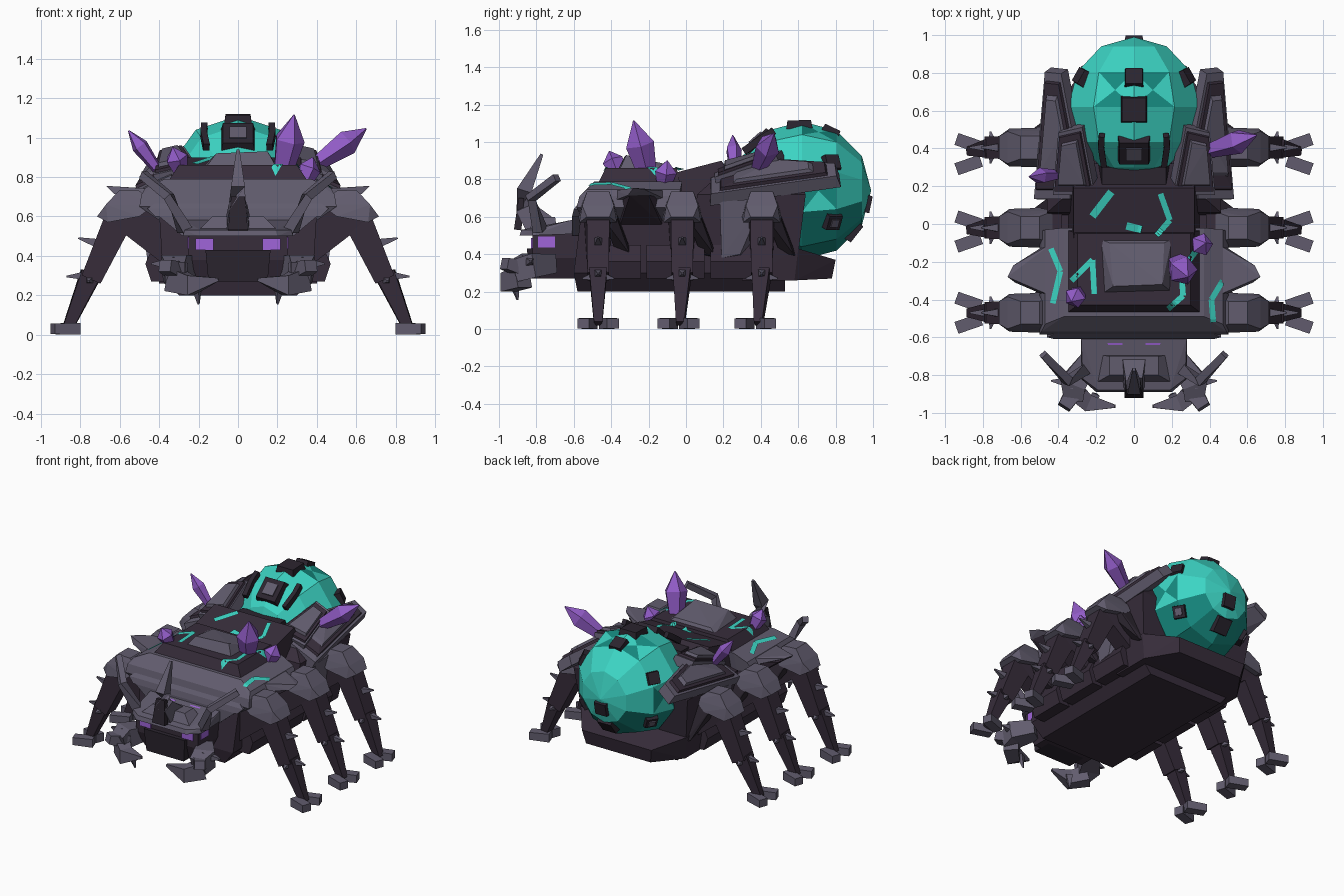
import bpy, bmesh, math
from mathutils import Vector, Matrix
from mathutils.bvhtree import BVHTree

if "Cube" in bpy.data.objects:
    bpy.data.objects.remove(bpy.data.objects["Cube"], do_unlink=True)


def colour(name, rgb):
    m = bpy.data.materials.new(name)
    m.use_nodes = True
    m.diffuse_color = (*rgb, 1)
    m.node_tree.nodes["Principled BSDF"].inputs["Base Color"].default_value = (*rgb, 1)
    return m


GREY = colour("slate grey", (0.12, 0.107, 0.155))
DARK = colour("dark plum", (0.038, 0.026, 0.043))
BLACK = colour("near black", (0.024, 0.018, 0.028))
TEAL = colour("bright teal", (0.045, 0.66, 0.55))
DEEP = colour("deep teal", (0.008, 0.26, 0.22))
PURPLE = colour("crystal purple", (0.28, 0.105, 0.56))
GLOW = colour("eye purple", (0.35, 0.13, 0.7))


def finish(name, bm, mats, mirror=False):
    bmesh.ops.recalc_face_normals(bm, faces=bm.faces)
    me = bpy.data.meshes.new(name)
    for m in mats:
        me.materials.append(m)
    bm.to_mesh(me)
    bm.free()
    ob = bpy.data.objects.new(name, me)
    bpy.context.scene.collection.objects.link(ob)
    if mirror:
        mod = ob.modifiers.new("Mirror", 'MIRROR')
        mod.use_mirror_merge = False
    return ob


def hull(name, mat, pts, mirror=False):
    bm = bmesh.new()
    vs = [bm.verts.new(p) for p in pts]
    bmesh.ops.convex_hull(bm, input=vs)
    loose = [v for v in bm.verts if not v.link_faces]
    bmesh.ops.delete(bm, geom=loose, context='VERTS')
    bmesh.ops.dissolve_limit(bm, angle_limit=0.02, verts=bm.verts, edges=bm.edges)
    return finish(name, bm, [mat], mirror)


def layers(name, mat, rows, mirror=False):
    """Stack of rectangles, each (x0, x1, y0, y1, z)."""
    return hull(name, mat, [(x, y, r[4]) for r in rows for x in r[:2] for y in r[2:4]], mirror)


def beam(name, mat, path, sizes, sides=4, mirror=True):
    """Tapered prism along a path; sizes are (half width, half height)."""
    bm = bmesh.new()
    pts = [Vector(p) for p in path]
    rings = []
    for i, (p, (w, h)) in enumerate(zip(pts, sizes)):
        d = pts[min(i + 1, len(pts) - 1)] - pts[max(i - 1, 0)]
        q = d.to_track_quat('Z', 'Y')
        k = 1 / math.cos(math.pi / sides)
        angs = [(j + 0.5) * math.tau / sides for j in range(sides)]
        rings.append([bm.verts.new(p + q @ Vector((w * k * math.cos(a), h * k * math.sin(a), 0))) for a in angs])
    for a, b in zip(rings, rings[1:]):
        for j in range(sides):
            n = (j + 1) % sides
            bm.faces.new((a[j], a[n], b[n], b[j]))
    bm.faces.new(rings[0])
    bm.faces.new(rings[-1])
    return finish(name, bm, [mat], mirror)


def spike(name, mat, a, b, w):
    return beam(name, mat, [a, b], [(w, w), (0.004, 0.004)])


def slab(name, mat, outline, normal, base, height, grow, shrink):
    """Bevelled plate raised from a sloping outline."""
    n = Vector(normal).normalized()
    pts = [Vector(p) for p in outline]
    c = sum(pts, Vector()) / len(pts)
    low = [c + (p - c) * grow + n * base for p in pts]
    top = [c + (p - c) * shrink + n * (base + height) for p in pts]
    return hull(name, mat, low + top, True)


# Hull and tail
layers("belly", DARK, [(-.3, .3, -.58, .53, .2), (-.38, .38, -.6, .53, .3), (-.4, .4, -.56, .53, .62)])
for y0, y1 in ((-.5, -.24), (-.21, .1), (.13, .42)):
    layers("belly_side_block", DARK, [(.34, .44, y0, y1, .27), (.36, .47, y0, y1, .36), (.36, .43, y0, y1, .45)], True)
hull("tail_cradle", DARK, [(s * x, y, z) for s in (-1, 1) for x, y, z in
     [(.4, .3, .26), (.4, .58, .26), (.26, .78, .27), (.43, .3, .46), (.43, .6, .43), (.28, .8, .37)]])
layers("rear_flank", DARK, [(.2, .42, .02, .6, .4), (.24, .46, .06, .64, .72), (.22, .36, .15, .6, .8)], True)
ridge = hull("back_ridge", DARK, [(s * x, y, z) for s in (-1, 1) for x, y, z in
             [(.36, -.1, .5), (.36, .3, .5), (.32, -.08, .83), (.32, .19, .9), (.3, .32, .7)]])
layers("abdomen_collar", BLACK, [(-.2, .2, .15, .4, .6), (-.17, .17, .15, .3, .87)])

# Front carapace in stacked layers
carapace = layers("carapace", GREY, [(-.4, .4, -.55, -.04, .58), (-.5, .5, -.585, -.04, .65),
                  (-.49, .49, -.57, -.04, .71), (-.47, .47, -.53, -.03, .745), (-.37, .37, -.49, -.02, .79)])
saddle = layers("carapace_saddle", DARK, [(-.36, .36, -.475, -.03, .77), (-.3, .3, -.43, -.05, .86)])
hull("carapace_crown", GREY, [(-.17, -.37, .84), (.2, -.36, .84), (.2, -.08, .85), (-.18, -.08, .85),
     (-.11, -.33, .92), (.15, -.32, .93), (.16, -.1, .88), (-.13, -.1, .88)])
layers("carapace_lip", GREY, [(-.42, .42, -.61, -.5, .6), (-.46, .46, -.6, -.5, .64), (-.4, .4, -.57, -.5, .68)])
hull("side_blade", GREY, [(.42, -.4, .68), (.42, -.08, .68), (.44, -.38, .74), (.43, -.1, .74),
     (.67, -.28, .755), (.64, -.22, .745), (.63, -.31, .715)], True)
hull("side_blade_backing", DARK, [(.4, -.35, .56), (.4, -.13, .56), (.4, -.37, .7), (.4, -.11, .7),
     (.62, -.3, .715), (.6, -.2, .715)], True)

# Head
layers("head", DARK, [(-.2, .2, -.78, -.5, .27), (-.25, .25, -.82, -.5, .38), (-.25, .25, -.82, -.5, .53)])
layers("snout", BLACK, [(-.15, .15, -.84, -.7, .27), (-.165, .165, -.85, -.7, .43)])
hull("brow", GREY, [(s * x, y, z) for s in (-1, 1) for x, y, z in
     [(.28, -.56, .51), (.28, -.82, .5), (.2, -.89, .5), (.28, -.6, .585), (.27, -.82, .53), (.19, -.88, .53)]])
layers("brow_ridge", GREY, [(-.2, .2, -.84, -.69, .53), (-.13, .13, -.8, -.7, .6)])
layers("neck_frill", GREY, [(-.28, .28, -.61, -.5, .5), (-.4, .4, -.61, -.5, .6)])
layers("front_eye", GLOW, [(.125, .215, -.828, -.815, .43), (.125, .215, -.828, -.815, .487)], True)
layers("side_eye", GLOW, [(.247, .256, -.79, -.7, .435), (.247, .256, -.79, -.7, .495)], True)
hull("crown_eye", GLOW, [(.07, -.685, .565), (.13, -.685, .565), (.14, -.63, .58),
     (.06, -.63, .58), (.07, -.685, .555), (.14, -.63, .565)], True)
beam("nose_horn", GREY, [(0, -.78, .55), (0, -.86, .65), (0, -.865, .74), (0, -.77, .935)],
     [(.06, .08), (.045, .05), (.035, .04), (.008, .008)], mirror=False)
beam("horn_root", BLACK, [(0, -.9, .53), (0, -.88, .7)], [(.05, .02), (.035, .015)], mirror=False)
beam("antenna", GREY, [(.27, -.78, .53), (.35, -.83, .7), (.48, -.69, .81)], [(.03, .03), (.024, .022), (.02, .02)])

# Mandibles
beam("cheek", GREY, [(.24, -.72, .35), (.32, -.84, .34), (.32, -.92, .31)], [(.05, .05), (.07, .065), (.05, .06)])
beam("outer_claw", GREY, [(.3, -.86, .32), (.37, -.97, .35)], [(.05, .045), (.035, .03)])
beam("inner_claw", GREY, [(.33, -.87, .28), (.24, -.95, .25), (.1, -.965, .28)], [(.05, .06), (.045, .05), (.008, .008)])
spike("cheek_barb", GREY, (.32, -.84, .36), (.44, -.83, .36), .035)
spike("fang", GREY, (.21, -.92, .25), (.2, -.9, .155), .022)

# Legs
for label, y, shift in (("front", -.47, 0), ("middle", -.02, -.02), ("rear", .405, -.035)):
    def part(n):
        return label + "_" + n
    hull(part("thigh"), DARK, [(x, y + d * w, z) for d in (-1, 1) for x, z, w in
         [(.38, .36, .06), (.38, .66, .08), (.6, .7, .07), (.64, .56, .06), (.56, .5, .06)]], True)
    hull(part("thigh_brace"), BLACK, [(.42, y + .02, .64), (.56, y + .08, .65), (.56, y + .02, .6),
         (.4, y + .1, .62), (.4, y + .19, .38), (.4, y + .1, .4), (.44, y + .17, .4)], True)
    hull(part("knee_cap"), GREY, [(x, y + d * w, z) for d in (-1, 1) for x, z, w in
         [(.42, .66, .09), (.5, .73, .06), (.6, .735, .06), (.67, .66, .085), (.715, .6, .06), (.66, .57, .1), (.5, .6, .105)]], True)
    beam(part("upper_shin"), DARK, [(.585, y, .63), (.745, y, .28)], [(.062, .075), (.057, .052)])
    beam(part("lower_shin"), DARK, [(.745, y, .31), (.865, y + shift / 2, .03)], [(.048, .05), (.022, .025)])
    spike(part("shin_barb"), GREY, (.76, y, .3), (.87, y, .295), .025)
    spike(part("knee_barb"), GREY, (.7, y, .46), (.81, y, .49), .025)
    for s in (-1, 1):
        t = y + shift
        beam(part("toe"), GREY, [(.81, t + s * .035, .03), (.94, t + s * .08, .03)], [(.033, .03), (.033, .027)])
        spike(part("ankle_barb"), GREY, (.75, y + s * .03, .28), (.76, y + s * .085, .27), .02)

# Rear shoulder armour: a long outer plate and a shorter raised inner one
outer = [(.53, .12, .71), (.47, .82, .81), (.38, .81, .88), (.32, .5, .9), (.33, .12, .8)]
tilt = (.5, -.15, .85)
slab("shoulder_base", GREY, outer, tilt, -.06, .07, 1, .96)
slab("shoulder_frame", DARK, outer, tilt, 0, .03, .84, .8)
slab("shoulder_plate", GREY, outer, tilt, .02, .03, .66, .55)
inner = [(.43, .15, .8), (.4, .49, .92), (.27, .52, .95), (.2, .15, .85)]
slab("shoulder_upper_base", GREY, inner, (.35, -.3, .9), -.06, .07, 1, .97)
slab("shoulder_upper_frame", DARK, inner, (.35, -.3, .9), 0, .025, .88, .84)
slab("shoulder_upper_plate", GREY, inner, (.35, -.3, .9), 0, .045, .72, .6)
hull("shoulder_strut", GREY, [(.4, .19, .37), (.46, .19, .38), (.4, .32, .37), (.46, .29, .4),
     (.5, .18, .68), (.5, .42, .7), (.4, .3, .68)], True)

# Glowing abdomen, with a star of darker kites on its rear half and a dark underside
CENTRE, RADII = Vector((0, .62, .74)), Vector((.365, .37, .37))
bm = bmesh.new()
bmesh.ops.create_uvsphere(bm, u_segments=10, v_segments=6, radius=1)
bmesh.ops.transform(bm, matrix=Matrix.Translation(CENTRE) @ Matrix.Diagonal((*RADII, 1)) @ Matrix.Rotation(math.pi / 2, 4, 'X'), verts=bm.verts)
band = [f for f in bm.faces if .63 < f.calc_center_median().y < .8]
kites = bmesh.ops.poke(bm, faces=band)["faces"]
for f in kites:
    c = f.calc_center_median() - CENTRE
    turn = math.atan2(c.z, c.x) / math.tau * 10
    if abs(turn - round(turn)) < .3 and round(turn) % 5 in (0, 2, 3):
        f.material_index = 1
for f in bm.faces:
    c = f.calc_center_median() - CENTRE
    if c.z < -.12 and c.y < .27:
        f.material_index = 1
finish("abdomen", bm, [TEAL, DEEP])


def stud(d, size, framed, mirror):
    d = Vector(d).normalized()
    p = CENTRE + d * RADII * .95
    q = d.to_track_quat('Z', 'Y')
    for name, mat, k, t in [("abdomen_stud", BLACK, 1, .025)] + framed * [("stud_inset", GREY, .55, .033)]:
        hull(name, mat, [p + q @ Vector((sx * size * k * b, sy * size * k * b, z)) for sx in (-1, 1) for sy in (-1, 1)
             for z, b in ((-.02, 1), (t, .9))], mirror)


for d, size, framed, mirror in [((0, -.66, .75), .085, 1, 0), ((0, -.04, 1), .07, 0, 0), ((0, .44, .9), .05, 0, 0),
                                ((0, .98, -.2), .05, 0, 0), ((.8, .45, .42), .045, 0, 1), ((.78, .48, -.48), .045, 1, 1),
                                ((0, .78, -.62), .06, 0, 0)]:
    stud(d, size, framed, bool(mirror))
beam("abdomen_strap", BLACK, [(.16, .31, .95), (.175, .41, 1.02), (.17, .47, 1.06)], [(.016, .02)] * 3)

# Crystals: base, tip, radius
for a, b, r in [((.22, -.2, .8), (.285, -.28, 1.115), .065), ((.33, -.12, .76), (.38, -.1, .9), .05),
                ((-.29, -.36, .82), (-.33, -.41, .95), .048), ((.4, .39, .87), (.65, .47, 1.045), .055),
                ((-.41, .26, .84), (-.555, .25, 1.035), .036)]:
    a, b = Vector(a), Vector(b)
    beam("crystal", PURPLE, [a, a.lerp(b, .6), b], [(r * .6, r * .6), (r, r), (.003, .003)], 5, False)

# Glowing cracks laid over the back
trees = []
for ob in (carapace, saddle, ridge):
    trees.append(BVHTree.FromPolygons([v.co for v in ob.data.vertices], [p.vertices for p in ob.data.polygons]))


def drape(p):
    hits = [t.ray_cast(Vector((p.x, p.y, 2)), Vector((0, 0, -1)))[0] for t in trees]
    return Vector((p.x, p.y, max([h.z for h in hits if h], default=.7) + .007))


for path in [[(-.44, -.13), (-.39, -.25), (-.43, -.42)], [(-.33, -.3), (-.22, -.19), (-.21, -.37)],
             [(-.22, .04), (-.12, .17)], [(.14, .16), (.19, .02), (.12, -.06)], [(-.04, -.01), (.04, -.03)],
             [(.33, -.14), (.25, -.25), (.26, -.38), (.18, -.45)], [(.47, -.3), (.41, -.4), (.42, -.52)]]:
    bm = bmesh.new()
    for a, b in zip(path, path[1:]):
        a, b = Vector((*a, 0)), Vector((*b, 0))
        side = (b - a).normalized().cross(Vector((0, 0, 1))) * (.015 if len(path) > 2 else .02)
        rows = [[bm.verts.new(drape(a.lerp(b, i / 8) + side * s)) for s in (-1, 1)] for i in range(9)]
        for r, t in zip(rows, rows[1:]):
            bm.faces.new((r[0], r[1], t[1], t[0]))
    for f in bm.faces:
        f.normal_update()
        if f.normal.z < 0:
            f.normal_flip()
    finish("glowing_crack", bm, [TEAL])
